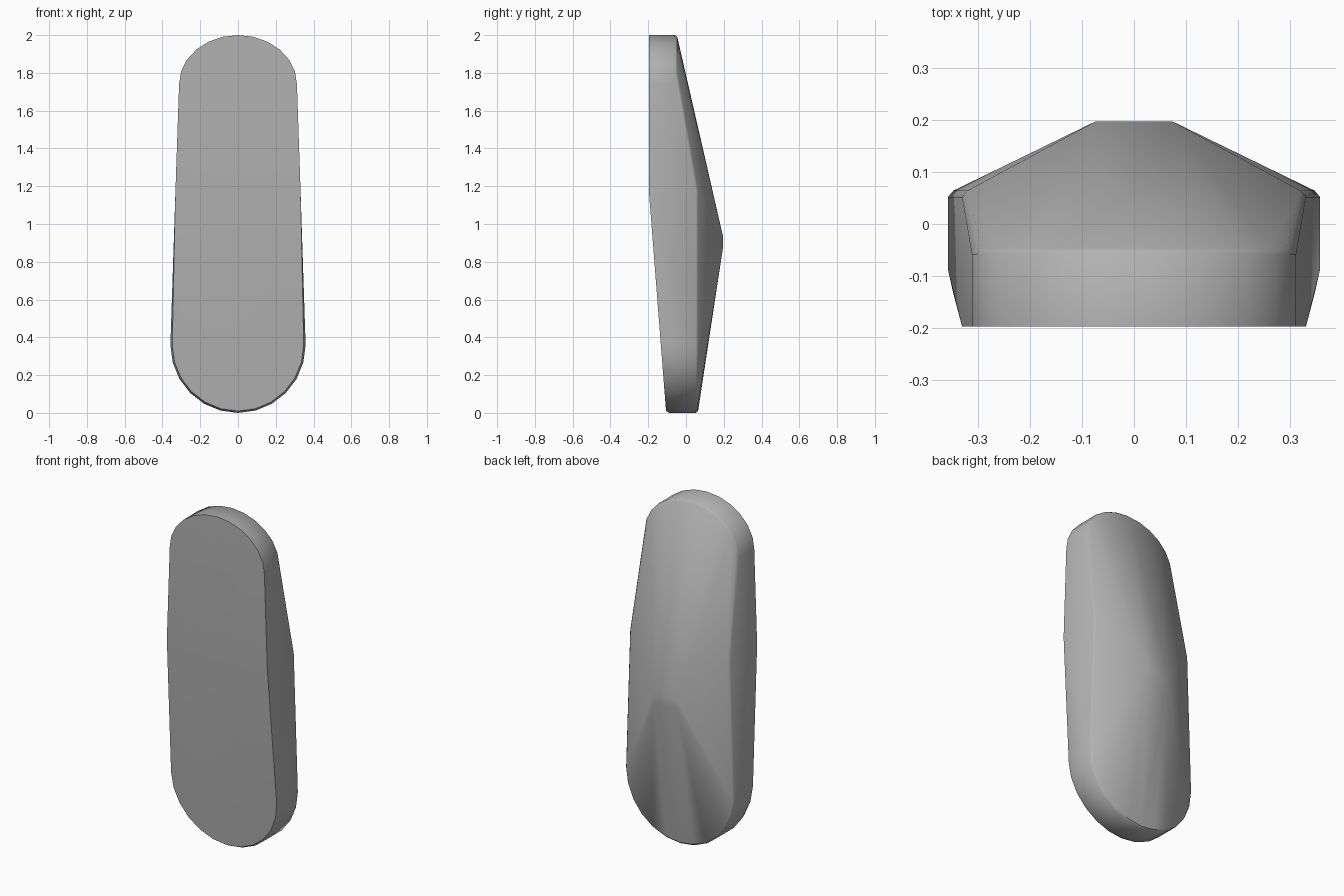
import bpy, bmesh, math

old = bpy.data.objects.get("Cube")
if old:
    bpy.data.objects.remove(old)

SEGMENTS = 12
TOP, MID, LOW = 1.74, 1.18, 0.36


def outline(inset=0.0):
    """Points (x, z) of the tapered capsule outline."""
    pts = [(-0.331 + inset, MID), (0.331 - inset, MID)]
    for i in range(SEGMENTS + 1):
        a = math.pi * i / SEGMENTS
        c, s = math.cos(a), math.sin(a)
        pts.append(((0.312 - inset) * c, TOP + (2 - TOP - inset) * s))
        pts.append(((0.358 - inset) * c, LOW - (LOW - inset) * s))
    return pts


def front_y(z):
    return -0.197 + 0.092 * max(0, MID - z) / MID


def back_y(z):
    return -0.055 if z >= TOP else 0.055


# Body: outline rings for the front, the rims and the back ridge, skinned together
bm = bmesh.new()
for x, z in outline():
    front_rim = -0.088 if z <= LOW + 0.01 else front_y(z)
    bm.verts.new((x, front_rim, z))
    bm.verts.new((x, back_y(z) - 0.003, z))
for x, z in outline(0.01):
    bm.verts.new((x, front_y(z), z))
    bm.verts.new((x, back_y(z) + 0.009, z))
for x in (-0.075, 0.075):
    bm.verts.new((x, 0.197, 0.93))
    bm.verts.new((x, 0.195, 0.87))
hull = bmesh.ops.convex_hull(bm, input=bm.verts[:])
loose = {v for v in hull["geom_interior"] + hull["geom_unused"]
         if isinstance(v, bmesh.types.BMVert)}
bmesh.ops.delete(bm, geom=list(loose), context="VERTS")
bmesh.ops.dissolve_limit(bm, angle_limit=math.radians(0.5),
                         verts=bm.verts[:], edges=bm.edges[:])
bmesh.ops.recalc_face_normals(bm, faces=bm.faces[:])

mesh = bpy.data.meshes.new("body")
bm.to_mesh(mesh)
bm.free()
body = bpy.data.objects.new("body", mesh)
bpy.context.collection.objects.link(body)

# Plain grey material
grey = bpy.data.materials.new("grey")
grey.use_nodes = True
colour = (0.45, 0.45, 0.45, 1)
grey.diffuse_color = colour
grey.node_tree.nodes["Principled BSDF"].inputs["Base Color"].default_value = colour
mesh.materials.append(grey)

bpy.context.view_layer.objects.active = body
body.select_set(True)
bpy.ops.object.shade_smooth_by_angle(angle=math.radians(40))
